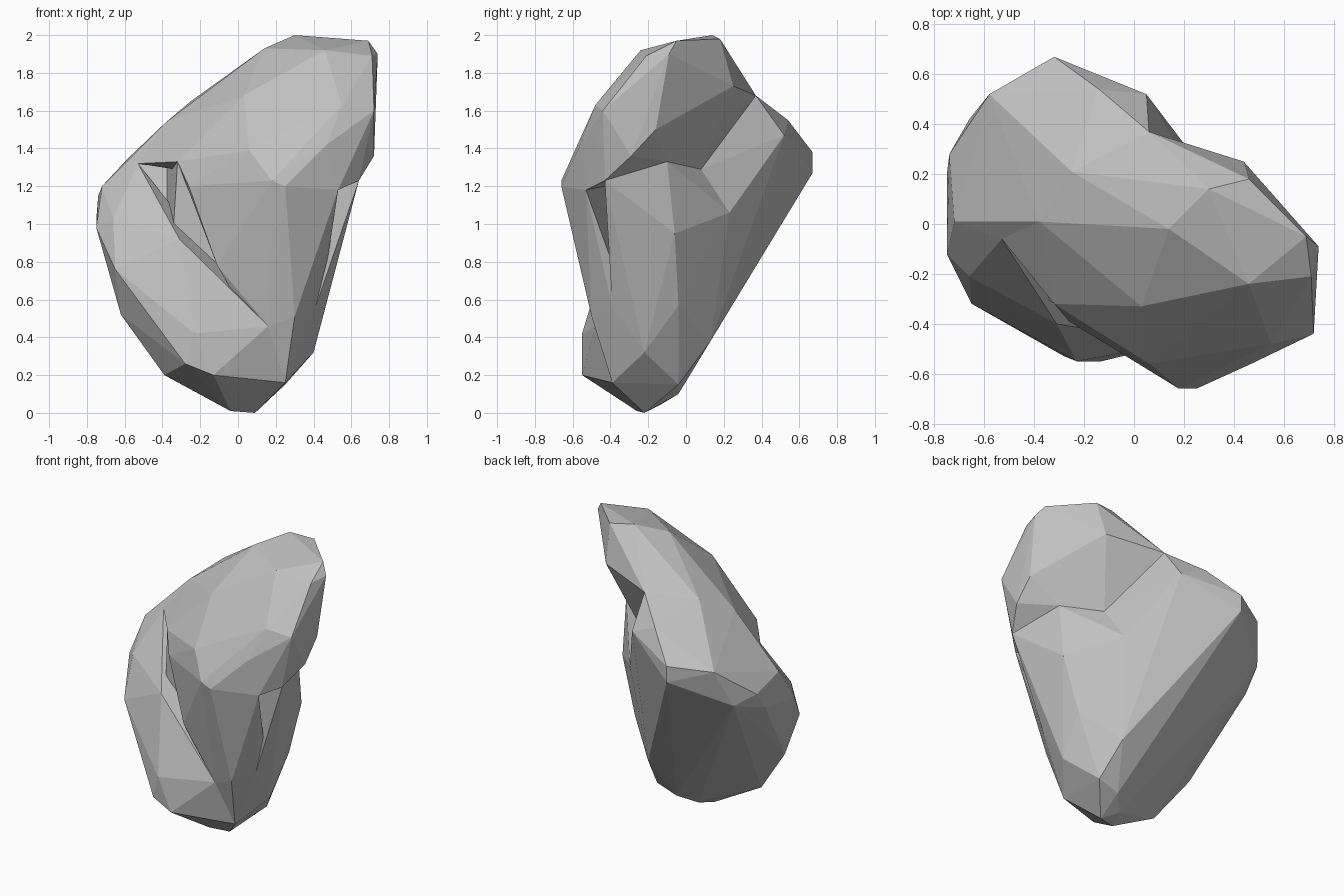
import bpy
import bmesh
from mathutils import Vector

# Remove the default cube only
default_cube = bpy.data.objects.get("Cube")
if default_cube:
    bpy.data.objects.remove(default_cube, do_unlink=True)


def at(x, y, z):
    """A corner of the rock, given in hundredths of a unit."""
    return Vector((x, y, z)) / 100


# Corners shared by neighbouring chunks
ledge_rear = at(6, 37, 168)
ledge_inner = at(31, 8, 129)
ledge_outer = at(53, -10, 133)
ledge_foot = at(27, 23, 106)
ridge_rear = at(-25, 21, 165)
ridge_middle = at(-38, 1, 154)
brow_left = at(-32, -32, 133)
brow_notch = at(-26, -39, 120)
temple_front = at(6, -56, 139)
nose_left = at(18, -66, 123)
nose_right = at(25, -66, 120)
cheek_front = at(53, -53, 118)
cheek_low = at(64, -43, 123)
cheek_side = at(72, -29, 136)
flank_lower = at(42, -4, 57)
shin_side = at(41, -39, 56)
heel_upper = at(40, -22, 32)
heel_front = at(25, -39, 16)
heel_rear = at(25, -4, 15)
rear_low = at(20, 13, 38)
base_right = at(9, -22, 0)
base_left = at(-4, -26, 1)
foot_left = at(-39, -27, 20)
hip_low = at(-62, -20, 52)
hip_side = at(-75, -12, 98)
hip_rear = at(-75, 20, 103)
shoulder_left = at(-72, 1, 120)
shoulder_front = at(-53, -6, 132)
lobe_toe = at(16, -48, 46)

# Leaning head of the rock, above the ledge
head = [
    at(30, 14, 200), at(46, 18, 198), at(69, -5, 197), at(74, -9, 190),
    at(71, -21, 189), at(46, -24, 192), at(14, -2, 193), at(44, 25, 173),
    at(72, -44, 160), at(55, -48, 163), at(47, -56, 142), at(3, -33, 168),
    at(72, -16, 150), ledge_rear, ledge_inner, ledge_outer, ridge_rear,
    ridge_middle, brow_left, shoulder_front, temple_front, nose_left,
    nose_right, cheek_front, cheek_low, cheek_side,
]

# Main body with the long rear slope
body = [
    at(-14, 54, 155), at(5, 52, 147), at(-32, 67, 138), at(-32, 67, 127),
    at(-58, 52, 135), at(-66, 42, 110), at(-74, 28, 115), at(-13, 46, 93),
    at(10, -4, 10), at(0, -14, 4), ledge_rear, ledge_inner, ledge_foot,
    ridge_rear, ridge_middle, shoulder_front, shoulder_left, hip_rear,
    hip_side, hip_low, foot_left, base_left, base_right, heel_front,
    heel_rear, heel_upper, flank_lower, rear_low,
]

# Side flank under the overhang
flank = [
    at(53, -6, 95), at(47, -25, 72), ledge_inner, ledge_outer, ledge_foot,
    cheek_low, flank_lower, shin_side, heel_upper, heel_rear, rear_low,
    ridge_middle, brow_left, foot_left,
]

# Upright ridge running down from the nose
ridge = [
    at(30, -50, 51), at(-11, -44, 78), brow_left, brow_notch, temple_front,
    nose_left, nose_right, cheek_front, shin_side, heel_upper, heel_front,
    lobe_toe,
]

# Bulging lobe low on the front
lobe = [
    at(-31, -40, 92), at(-28, -53, 26), at(-13, -55, 20), at(-23, -55, 42),
    at(-65, -32, 76), at(-66, -21, 103), shoulder_front, shoulder_left,
    hip_side, hip_rear, hip_low, foot_left, base_left, base_right,
    heel_front, lobe_toe,
]


def make_chunk(name, corners):
    """Faceted convex stone chunk through the given corners."""
    bm = bmesh.new()
    for corner in corners:
        bm.verts.new(corner)
    bmesh.ops.convex_hull(bm, input=bm.verts[:])
    loose = [v for v in bm.verts if not v.link_faces]
    bmesh.ops.delete(bm, geom=loose, context='VERTS')
    bmesh.ops.recalc_face_normals(bm, faces=bm.faces[:])
    mesh = bpy.data.meshes.new(name)
    bm.to_mesh(mesh)
    bm.free()
    chunk = bpy.data.objects.new(name, mesh)
    bpy.context.collection.objects.link(chunk)
    return chunk


# One plain stone colour
stone = bpy.data.materials.new("stone_grey")
stone.use_nodes = True
colour = (0.53, 0.53, 0.53, 1)
stone.diffuse_color = colour
stone.node_tree.nodes["Principled BSDF"].inputs["Base Color"].default_value = colour

# Fuse the chunks into a single boulder
boulder = make_chunk("boulder", body)
boulder.data.materials.append(stone)
bpy.context.view_layer.objects.active = boulder
for name, corners in (("head", head), ("flank", flank), ("ridge", ridge), ("lobe", lobe)):
    chunk = make_chunk(name, corners)
    chunk.data.materials.append(stone)
    chunk.hide_render = True
    fuse = boulder.modifiers.new("fuse_" + name, 'BOOLEAN')
    fuse.operation = 'UNION'
    fuse.solver = 'EXACT'
    fuse.object = chunk
    bpy.ops.object.modifier_apply(modifier=fuse.name)
    bpy.data.objects.remove(chunk, do_unlink=True)

# Keep every facet flat
for face in boulder.data.polygons:
    face.use_smooth = False
    face.material_index = 0
